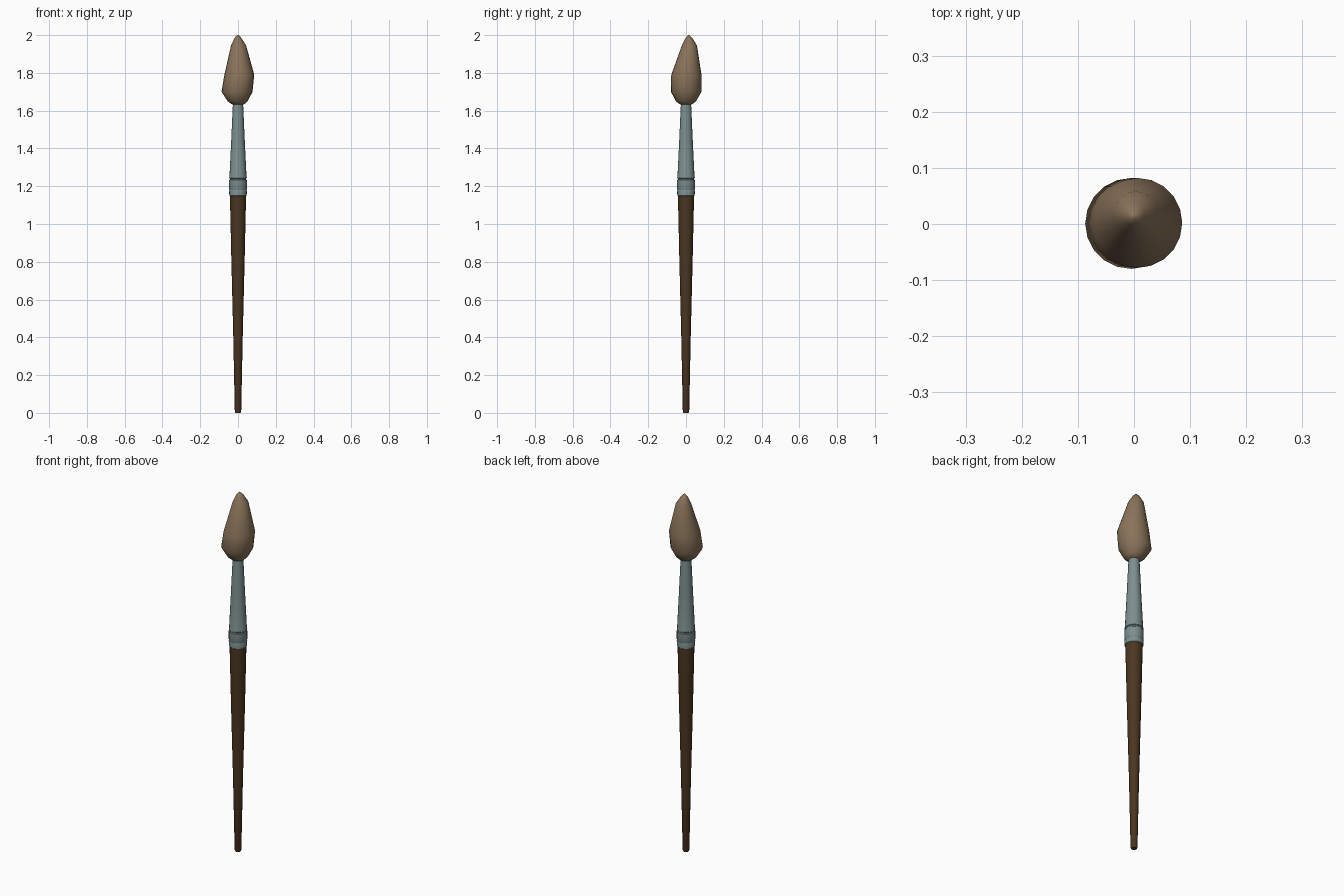
import bpy, bmesh, math

if "Cube" in bpy.data.objects:
    bpy.data.objects.remove(bpy.data.objects["Cube"])


def material(name, rgb):
    m = bpy.data.materials.new(name)
    m.diffuse_color = (*rgb, 1)
    m.use_nodes = True
    m.node_tree.nodes["Principled BSDF"].inputs["Base Color"].default_value = m.diffuse_color
    return m


def turned(name, rings, sides, mat, angle):
    """Loft circular rings given as (z, radius x, radius y, centre x, centre y)."""
    bm = bmesh.new()
    loops = []
    for z, rx, ry, cx, cy in rings:
        loops.append([bm.verts.new((cx + rx * math.cos(2 * math.pi * i / sides),
                                    cy + ry * math.sin(2 * math.pi * i / sides), z))
                      for i in range(sides)])
    for a, b in zip(loops, loops[1:]):
        for i in range(sides):
            j = (i + 1) % sides
            bm.faces.new((a[i], a[j], b[j], b[i]))
    bm.faces.new(loops[0][::-1])
    bm.faces.new(loops[-1])
    me = bpy.data.meshes.new(name)
    bm.to_mesh(me)
    bm.free()
    me.materials.append(mat)
    ob = bpy.data.objects.new(name, me)
    bpy.context.collection.objects.link(ob)
    bpy.ops.object.select_all(action='DESELECT')
    ob.select_set(True)
    bpy.context.view_layer.objects.active = ob
    bpy.ops.object.shade_smooth_by_angle(angle=math.radians(angle))
    return ob


def straight(profile):
    return [(z, r, r, 0, 0) for z, r in profile]


wood = material("dark wood", (0.070, 0.037, 0.015))
metal = material("grey metal", (0.205, 0.275, 0.275))
hair = material("tan bristle", (0.255, 0.173, 0.103))

# Tapered wooden handle
turned("handle", straight([(0, 0.014), (0.006, 0.017), (0.4, 0.025), (0.8, 0.035),
                           (1.16, 0.043)]), 20, wood, 40)

# Metal ferrule with crimped grooves
turned("ferrule", straight([(1.148, 0.044), (1.150, 0.046), (1.176, 0.047), (1.18, 0.0455),
                            (1.184, 0.047), (1.232, 0.047), (1.235, 0.043), (1.241, 0.043),
                            (1.244, 0.047), (1.252, 0.045), (1.45, 0.0355), (1.64, 0.027)]),
       20, metal, 30)

# Slightly lopsided bristle head
turned("bristle_head", [(1.630, 0.020, 0.020, 0.000, 0.000),
                        (1.635, 0.035, 0.035, 0.000, 0.000),
                        (1.650, 0.053, 0.053, -0.002, 0.000),
                        (1.700, 0.082, 0.081, -0.005, 0.001),
                        (1.790, 0.079, 0.080, 0.007, 0.002),
                        (1.945, 0.040, 0.040, 0.003, 0.018),
                        (1.985, 0.018, 0.018, 0.000, 0.016),
                        (2.000, 0.004, 0.004, 0.000, 0.014)], 20, hair, 60)
